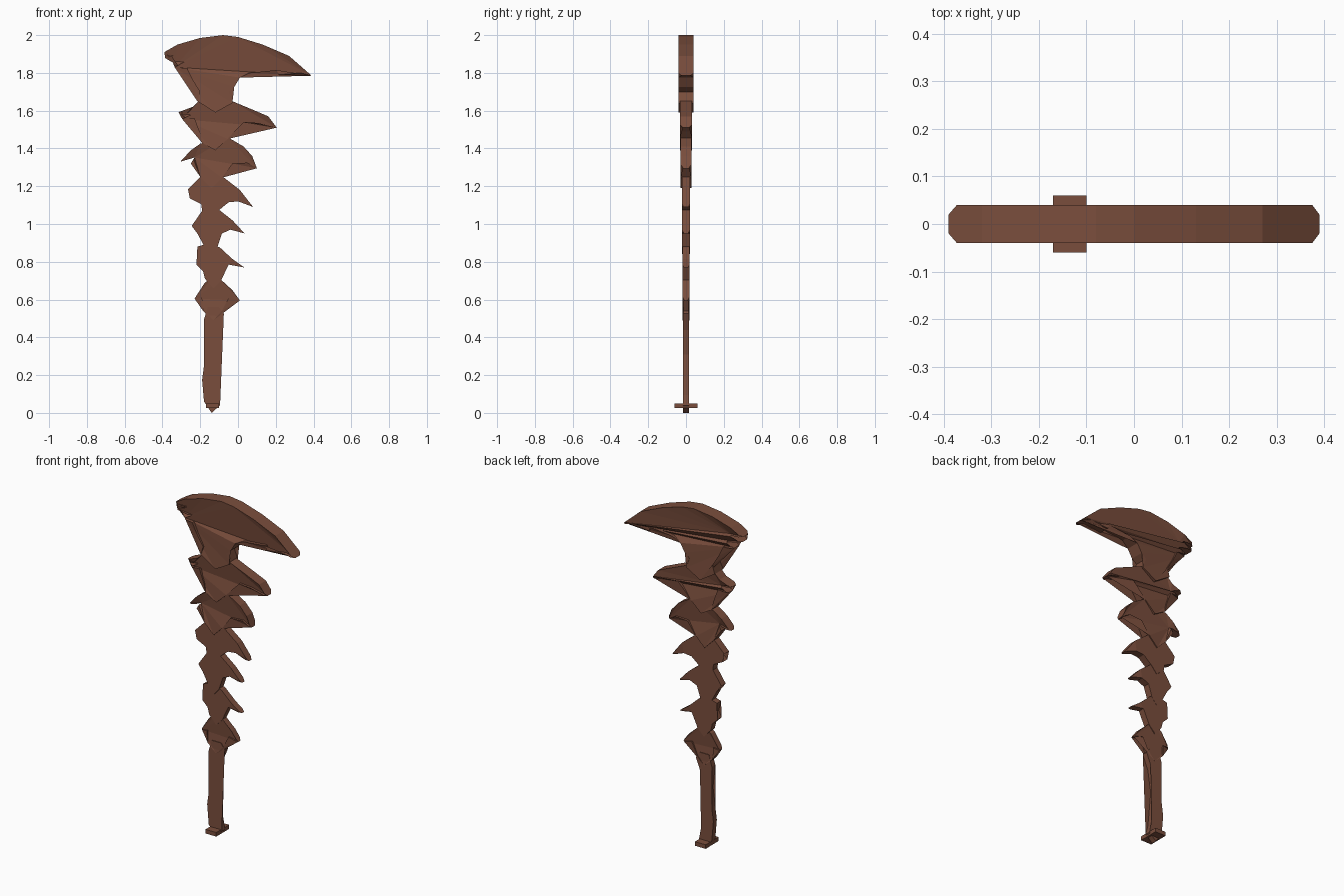
import bpy, bmesh
from mathutils import Vector

brown = bpy.data.materials.new("dark bone brown")
brown.diffuse_color = (0.195, 0.076, 0.046, 1)


def finish(name, bm):
    bmesh.ops.recalc_face_normals(bm, faces=bm.faces)
    mesh = bpy.data.meshes.new(name)
    bm.to_mesh(mesh)
    bm.free()
    mesh.materials.append(brown)
    obj = bpy.data.objects.new(name, mesh)
    bpy.context.collection.objects.link(obj)
    return obj


def slab(name, outline, half):
    """Flat slab from an x-z outline; sharp corners get thinned tips."""
    pts = [Vector(p) for p in outline]
    ring = []
    for i, p in enumerate(pts):
        a, b = pts[i - 1] - p, pts[(i + 1) % len(pts)] - p
        if a.angle(b) < 1.0 and abs(p.x + 0.13) > 0.09:
            ring += [(p + a * min(0.3, 0.02 / a.length), half), (p, half * 0.5),
                     (p + b * min(0.3, 0.02 / b.length), half)]
        else:
            ring.append((p, half))
    bm = bmesh.new()
    front = [bm.verts.new((p.x, -h, p.y)) for p, h in ring]
    back = [bm.verts.new((p.x, h, p.y)) for p, h in ring]
    n = len(ring)
    for i in range(n):
        j = (i + 1) % n
        bm.faces.new((front[i], front[j], back[j], back[i]))
    caps = [bm.faces.new(front), bm.faces.new(back[::-1])]
    bmesh.ops.triangulate(bm, faces=caps)
    return finish(name, bm)


# Head blade: big hook on the right, splintered back on the left
slab("head_blade", [
    (-.39, 1.91), (-.32, 1.95), (-.20, 1.985), (-.08, 2.0), (0, 1.99), (.13, 1.95),
    (.27, 1.89), (.39, 1.785), (.33, 1.80), (.215, 1.79), (.205, 1.815), (.06, 1.80),
    (.01, 1.775), (-.02, 1.725), (-.05, 1.70), (-.03, 1.64), (-.12, 1.59),
    (-.215, 1.65), (-.20, 1.70), (-.24, 1.765), (-.27, 1.825), (-.335, 1.83),
    (-.28, 1.86), (-.385, 1.878), (-.30, 1.905)], 0.04)

# Vertebrae, each with a hook on the right and broken spurs on the left
slab("vertebra_1", [
    (-.03, 1.65), (.09, 1.60), (.16, 1.57), (.205, 1.51), (.105, 1.535), (.03, 1.54),
    (-.02, 1.49), (-.055, 1.45), (-.12, 1.39), (-.19, 1.43), (-.20, 1.48),
    (-.23, 1.56), (-.295, 1.555), (-.24, 1.582), (-.315, 1.592), (-.24, 1.62),
    (-.20, 1.66)], 0.032)
slab("vertebra_2", [
    (-.055, 1.46), (.03, 1.41), (.075, 1.36), (.10, 1.295), (.05, 1.325), (-.03, 1.32),
    (-.085, 1.245), (-.14, 1.19), (-.20, 1.25), (-.25, 1.32), (-.23, 1.352),
    (-.305, 1.33), (-.25, 1.39), (-.20, 1.425)], 0.028)
slab("vertebra_3", [
    (-.08, 1.25), (.01, 1.18), (.08, 1.09), (0, 1.12), (-.05, 1.115), (-.105, 1.07),
    (-.14, 1.03), (-.19, 1.07), (-.195, 1.105), (-.255, 1.135), (-.22, 1.165),
    (-.265, 1.185), (-.20, 1.25)], 0.022)
slab("vertebra_4", [
    (-.10, 1.075), (-.03, 1.02), (.035, .95), (-.04, .97), (-.085, .95), (-.11, .875),
    (-.14, .84), (-.175, .875), (-.215, .95), (-.205, .975), (-.245, .99),
    (-.19, 1.07)], 0.02)
slab("vertebra_5", [
    (-.095, .875), (-.03, .815), (.033, .77), (-.05, .785), (-.09, .70), (-.13, .66),
    (-.175, .71), (-.185, .75), (-.22, .785), (-.20, .82), (-.215, .88),
    (-.15, .90)], 0.019)
slab("vertebra_6", [
    (-.09, .705), (-.03, .65), (.01, .595), (-.05, .61), (-.085, .54), (-.13, .49),
    (-.185, .54), (-.19, .61), (-.23, .605), (-.175, .69), (-.13, .72)], 0.018)

# Curved grip
slab("grip", [
    (-.10, .56), (-.075, .525), (-.11, .44), (-.13, .31), (-.12, .20), (-.11, .095),
    (-.095, .04), (-.14, 0), (-.18, .06), (-.19, .175), (-.165, .36), (-.18, .495),
    (-.16, .56)], 0.016)

# Thin pommel plate crossing the grip
bm = bmesh.new()
bmesh.ops.create_cube(bm, size=1)
bmesh.ops.scale(bm, vec=(.07, .12, .024), verts=bm.verts)
bmesh.ops.translate(bm, vec=(-.135, 0, .037), verts=bm.verts)
finish("pommel_plate", bm)
